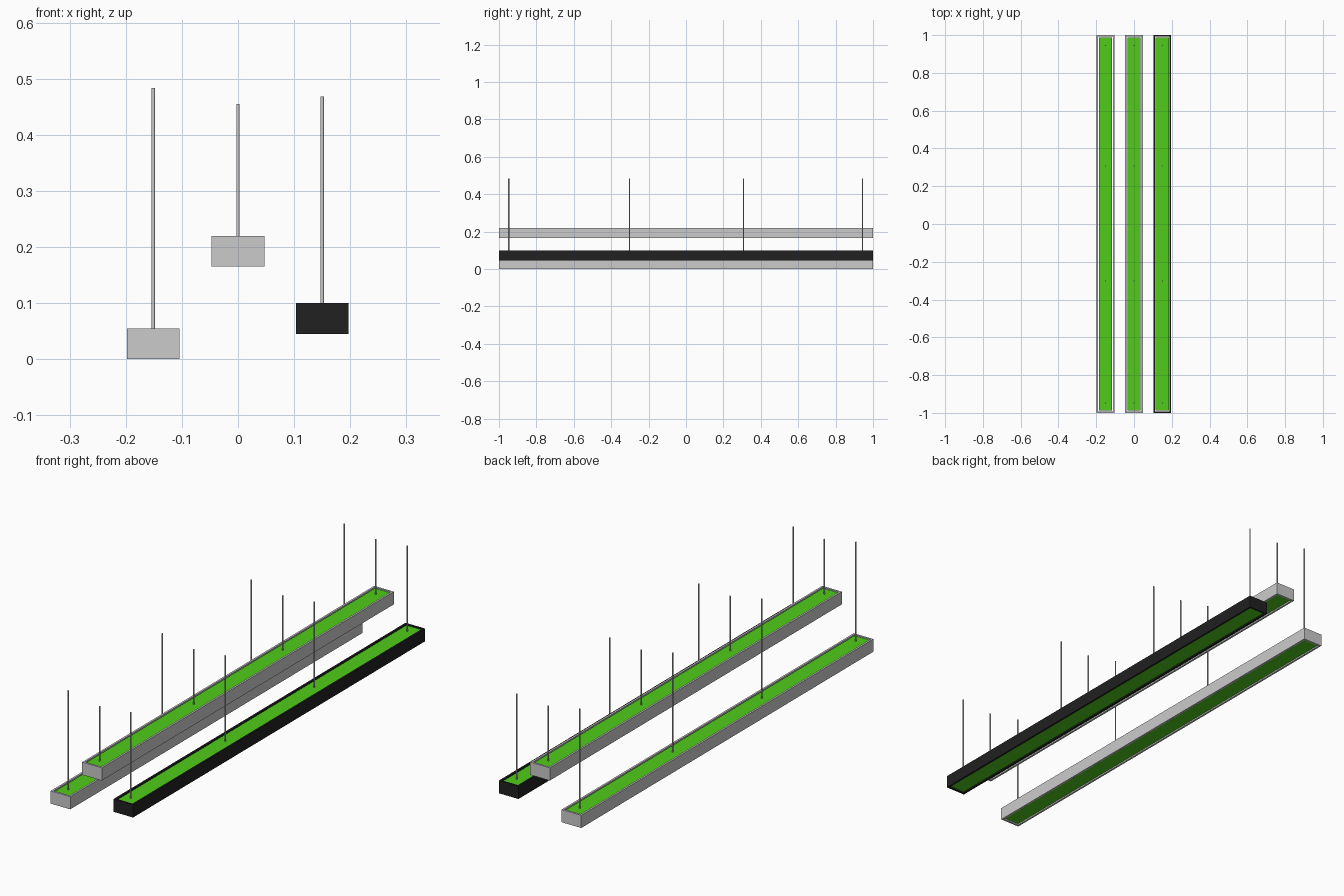
import bpy, bmesh
from mathutils import Matrix, Vector

if "Cube" in bpy.data.objects:
    bpy.data.objects.remove(bpy.data.objects["Cube"])

LENGTH, WIDTH, HEIGHT = 2.0, 0.094, 0.055
WALL, RECESS, CABLE_R = 0.012, 0.003, 0.003


def material(name, color):
    mat = bpy.data.materials.new(name)
    mat.diffuse_color = color
    mat.use_nodes = True
    mat.node_tree.nodes["Principled BSDF"].inputs["Base Color"].default_value = mat.diffuse_color
    return mat


def add_object(name, bm, location, mat=None):
    bmesh.ops.recalc_face_normals(bm, faces=bm.faces[:])
    mesh = bpy.data.meshes.new(name)
    bm.to_mesh(mesh)
    bm.free()
    obj = bpy.data.objects.new(name, mesh)
    obj.location = location
    bpy.context.collection.objects.link(obj)
    if mat:
        mesh.materials.append(mat)
    return obj


def box(size):
    bm = bmesh.new()
    bmesh.ops.create_cube(bm, size=1, matrix=Matrix.Diagonal((*size, 1)))
    return bm


# Rectangular tube open at top and bottom
def housing(name, location, mat):
    bm = box((WIDTH, LENGTH, HEIGHT))
    caps = [f for f in bm.faces if abs(f.normal.z) > 0.9]
    bmesh.ops.inset_individual(bm, faces=caps, thickness=WALL)
    rims = list({e for f in caps for e in f.edges})
    bmesh.ops.delete(bm, geom=caps, context='FACES_ONLY')
    bmesh.ops.bridge_loops(bm, edges=rims)
    add_object(name, bm, location, mat)


# Thin round suspension cable
def cable(name, x, y, bottom, top):
    bm = bmesh.new()
    bmesh.ops.create_cone(bm, cap_ends=True, segments=16, radius1=CABLE_R,
                          radius2=CABLE_R, depth=top - bottom)
    obj = add_object(name, bm, Vector((x, y, (top + bottom) / 2)))
    bpy.ops.object.select_all(action='DESELECT')
    obj.select_set(True)
    bpy.context.view_layer.objects.active = obj
    bpy.ops.object.shade_smooth_by_angle()


green = material("green_filling", (0.08, 0.6, 0.01, 1))
black = material("black_housing", (0.015, 0.015, 0.015, 1))

# Three hanging bars: x, underside height, cable top, housing material
bars = [("left", -0.151, 0.0, 0.483, None),
        ("middle", 0.0, 0.165, 0.455, None),
        ("right", 0.15, 0.045, 0.468, black)]

for side, x, base, cable_top, mat in bars:
    centre = Vector((x, 0, base + HEIGHT / 2))
    housing(side + "_housing", centre, mat)
    # Green panel set just inside the housing
    panel = box((WIDTH - 2 * WALL, LENGTH - 2 * WALL, HEIGHT - 2 * RECESS))
    add_object(side + "_green_panel", panel, centre, green)
    # Four cables along the bar
    for i, y in enumerate((-0.948, -0.302, 0.308, 0.944), 1):
        cable(f"{side}_cable_{i}", x, y, base + HEIGHT - RECESS, cable_top)
